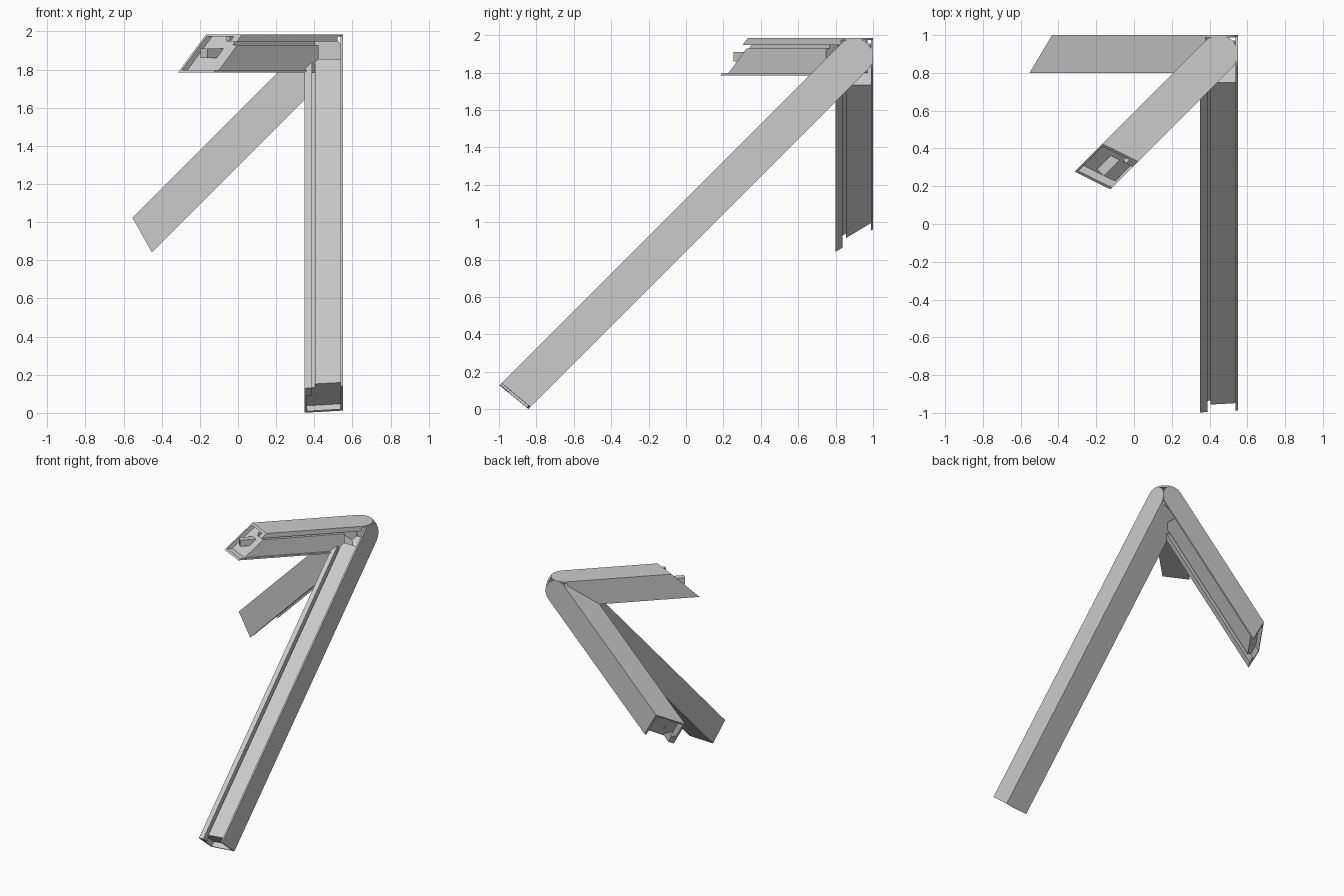
import bpy, bmesh, math
from mathutils import Vector

cube = bpy.data.objects.get("Cube")
if cube:
    bpy.data.objects.remove(cube, do_unlink=True)

grey = bpy.data.materials.new("light_grey")
grey.use_nodes = True
tone = (0.6, 0.6, 0.6, 1)
grey.diffuse_color = tone
grey.node_tree.nodes["Principled BSDF"].inputs["Base Color"].default_value = tone

CORNER = Vector((0.45, 0.9, 1.885))
R = 0.1        # half the beam width
WALL = 0.012   # shell thickness
START = 0.127  # where the inserts begin


class Beam:
    """Local frame: d along the beam, n out of the open side, t across."""

    def __init__(self, name, d, n, end, outer):
        self.name, self.end, self.outer = name, end, outer
        self.d, self.n = Vector(d).normalized(), Vector(n).normalized()
        self.t = self.d.cross(self.n)

    def place(self, s, n, t):
        return CORNER + self.d * s + self.n * n + self.t * t

    def cut(self, n, t):
        a, b, c = self.end
        return a + b * t + c * n

    def prism(self, part, t0, t1, start, recess=0.0, length=None):
        """Extrude a start outline along the beam to its slanted end."""
        bm = bmesh.new()
        rings = []
        for t in (t0, t1):
            n_first, n_last = start[0][1], start[-1][1]
            pts = list(start)
            for n in (n_last, n_first):
                s = start[0][0] + length if length else self.cut(n, t) - recess
                pts.append((s, n))
            rings.append([bm.verts.new(self.place(s, n, t)) for s, n in pts])
        low, high = rings
        bm.faces.new(low)
        bm.faces.new(high)
        for i in range(len(low)):
            j = (i + 1) % len(low)
            bm.faces.new((low[i], low[j], high[j], high[i]))
        bmesh.ops.recalc_face_normals(bm, faces=bm.faces)
        mesh = bpy.data.meshes.new(part)
        bm.to_mesh(mesh)
        bm.free()
        mesh.materials.append(grey)
        obj = bpy.data.objects.new(self.name + "_" + part, mesh)
        bpy.context.collection.objects.link(obj)
        return obj

    def block(self, part, t, n, s0, **kw):
        return self.prism(part, t[0], t[1], [(s0, n[1]), (s0, n[0])], **kw)

    def build(self):
        o = self.outer
        # outer side wall with the rounded end
        arc = [(-R * math.sin(a), R * math.cos(a))
               for a in (math.pi * i / 24 for i in range(25))]
        rounded = self.prism("round_side", *sorted((o * (R - WALL), o * R)), arc)
        bpy.ops.object.select_all(action="DESELECT")
        rounded.select_set(True)
        bpy.context.view_layer.objects.active = rounded
        bpy.ops.object.shade_smooth_by_angle(angle=math.radians(30))
        # inner side wall and closed back wall
        self.block("inner_side", sorted((-o * R, -o * (R - WALL))), (-R, R), START)
        self.block("back", (-R + WALL, R - WALL), (-R, -R + WALL), 0.0)
        # edge strip, groove, and recessed insert
        self.block("edge_strip", (0.062, R - WALL), (0.04, R), 0.0 if o > 0 else START)
        self.block("groove_floor", (0.045, R - WALL), (-R + WALL, 0.06), START, recess=0.04)
        self.insert = self.block("insert", (-R + WALL, 0.045), (-R + WALL, 0.087),
                                 START, recess=0.04)

    def peg(self, n, t, size, out):
        h = size / 2
        s = self.cut(n, t) + out - 0.12
        return self.block("peg", (t - h, t + h), (n - h, n + h), s, length=0.12)

    def socket(self, n, t, size):
        cutter = self.peg(n, t, size, 0.1)
        cutter.hide_render = True
        mod = self.insert.modifiers.new("socket", "BOOLEAN")
        mod.operation, mod.solver, mod.object = "DIFFERENCE", "EXACT", cutter
        bpy.context.view_layer.objects.active = self.insert
        bpy.ops.object.modifier_apply(modifier=mod.name)
        bpy.data.objects.remove(cutter, do_unlink=True)


long_beam = Beam("long_beam", (0, -1, -1), (0, -1, 1), (2.566, 0.08, 0.095), -1)
flat_beam = Beam("flat_beam", (-1, -1, 0), (1, -1, 0), (0.843, -1.04, -0.34), 1)
rear_beam = Beam("rear_beam", (-1, 0, -1), (1, 0, -1), (1.262, 0.85, 0.28), -1)
for beam in (long_beam, flat_beam, rear_beam):
    beam.build()

# joining pegs on one beam, matching sockets on the others
flat_beam.peg(0.0, 0.0, 0.05, 0.045)
flat_beam.peg(0.05, 0.075, 0.025, 0.01)
long_beam.socket(0.0, 0.0, 0.05)
rear_beam.socket(0.0, 0.0, 0.05)
